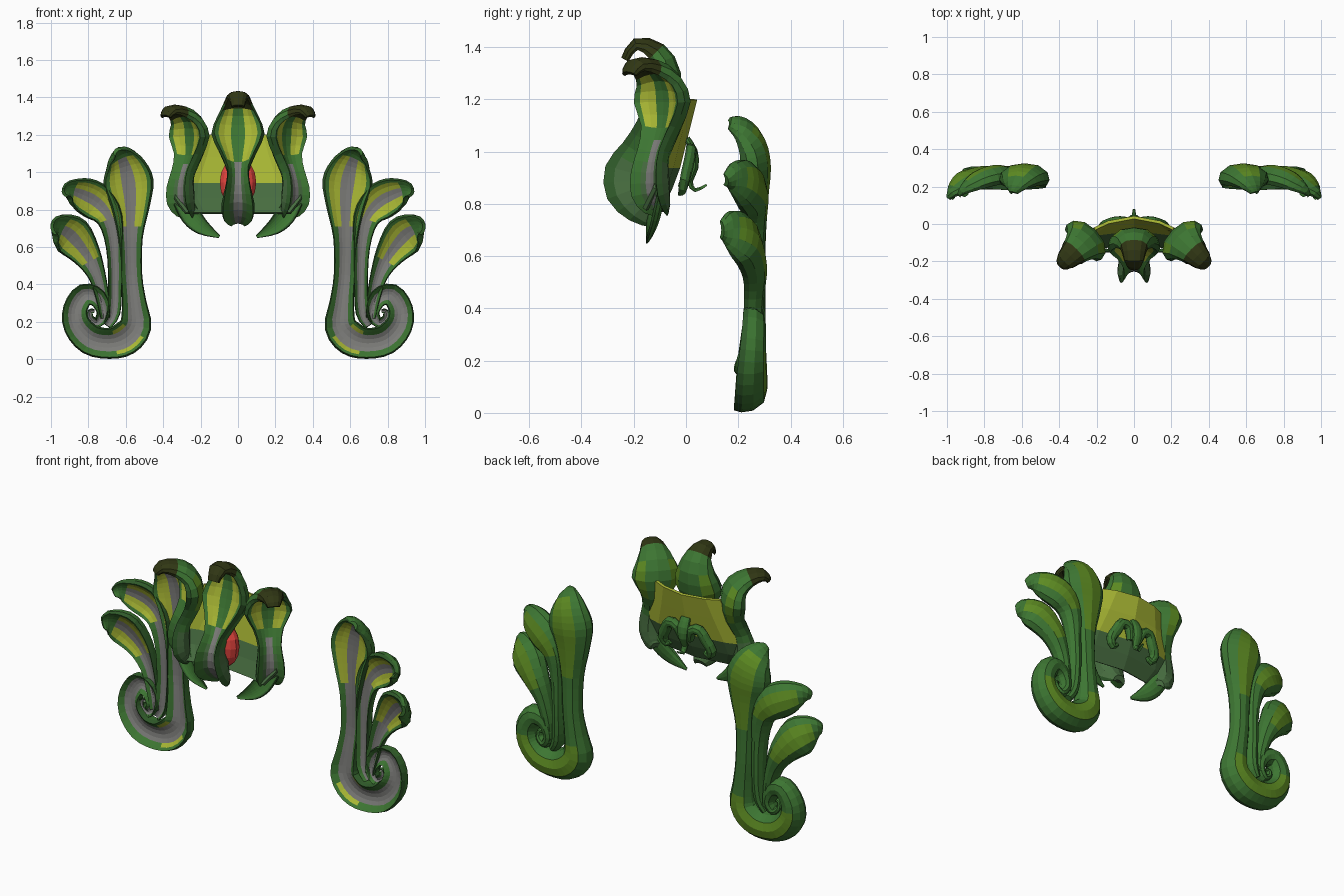
import bpy, bmesh, math
from mathutils import Vector

if "Cube" in bpy.data.objects:
    bpy.data.objects.remove(bpy.data.objects["Cube"])

# Colours (linear)
PALETTE = [
    ("leaf_green", (0.046, 0.18, 0.032)),
    ("dark_green", (0.028, 0.10, 0.022)),
    ("lime_yellow", (0.40, 0.48, 0.035)),
    ("grey", (0.20, 0.20, 0.19)),
    ("ruby_red", (0.80, 0.06, 0.05)),
    ("dark_olive", (0.030, 0.038, 0.007)),
    ("moss_green", (0.11, 0.26, 0.016)),
    ("sage_green", (0.062, 0.15, 0.05)),
]
MATS = []
for name, col in PALETTE:
    m = bpy.data.materials.new(name)
    m.diffuse_color = (*col, 1)
    m.use_nodes = True
    m.node_tree.nodes["Principled BSDF"].inputs["Base Color"].default_value = m.diffuse_color
    MATS.append(m)
GREEN, DARK, LIME, GREY, RED, OLIVE, MOSS, SAGE = range(8)

# Half cross-section: convex back, raised rim, hollow front (side, forward)
HALF = [(0, -1), (.55, -.85), (.92, -.35), (1, .2), (.9, .55), (.74, .4), (.52, .18), (.27, .05), (0, 0)]
RING = HALF + [(-s, d) for s, d in HALF[-2:0:-1]]
N = len(RING)


def finish(name, bm):
    bmesh.ops.recalc_face_normals(bm, faces=bm.faces)
    me = bpy.data.meshes.new(name)
    bm.to_mesh(me)
    bm.free()
    for m in MATS:
        me.materials.append(m)
    ob = bpy.data.objects.new(name, me)
    bpy.context.collection.objects.link(ob)
    return ob


def spline(pts, sub):
    """Catmull-Rom through points of any dimension."""
    p = [pts[0]] + list(pts) + [pts[-1]]
    out = []
    for i in range(1, len(p) - 2):
        for k in range(sub):
            t = k / sub
            out.append([0.5 * (2 * b + (c - a) * t + (2 * a - 5 * b + 4 * c - d) * t * t
                               + (3 * b - a - 3 * c + d) * t ** 3)
                        for a, b, c, d in zip(*p[i - 1:i + 3])])
    return out + [list(pts[-1])]


def leaf_rule(k, w, t, i):
    """Colour from strip number, width, path fraction and path step."""
    hood = i < 14 and w > .07
    if k == 3:
        return DARK
    if k > 4 and i < 4:
        return GREEN
    if k == 7:
        return GREY
    if k == 6:
        return LIME if hood else GREY
    if k == 5:
        return LIME if hood or w > .089 else GREEN
    if k == 0:
        return MOSS if w > .07 else GREEN
    return GREEN


def lobe_rule(k, w, t, i):
    if t < .16 or (k > 3 and t < .22):
        return OLIVE
    if k == 3:
        return DARK
    if k in (5, 6) and w > .085 and t < .6:
        return LIME
    if k == 7 and t > .5:
        return GREY
    if k == 1 and w > .1:
        return MOSS
    if t > .6 and k not in (4, 5):
        return SAGE
    return GREEN


def plain_rule(k, w, t, i):
    return DARK if k in (3, 4) else GREEN


def sweep(name, pts, rule, side=None, sub=3):
    """Sweep the section along points (x, y, z, half width, depth)."""
    path = spline(pts, sub)
    pos = [Vector(p[:3]) for p in path]
    bm = bmesh.new()
    rings = []
    for i, p in enumerate(path):
        tan = (pos[min(i + 1, len(pos) - 1)] - pos[max(i - 1, 0)]).normalized()
        s = Vector(side) if side else tan.cross(Vector((0, -1, 0))).normalized()
        f = s.cross(tan).normalized()
        w, h = max(p[3], .004), max(p[4], .004)
        rings.append([bm.verts.new(pos[i] + s * w * a + f * h * b) for a, b in RING])
    for i in range(len(rings) - 1):
        for j in range(N):
            fc = bm.faces.new((rings[i][j], rings[i][(j + 1) % N],
                               rings[i + 1][(j + 1) % N], rings[i + 1][j]))
            k = j if j < N // 2 else N - 1 - j
            fc.material_index = rule(k, path[i][3], i / (len(rings) - 1), i)
    for r in (rings[0], rings[-1]):
        bm.faces.new(r).material_index = rule(2, 0, 0 if r is rings[0] else 1, 0)
    return finish(name, bm)


# Side scrolls: one main spiral with a leaf end and two branching leaves
MAIN = [(.645, .165, 1.11, .025, .02), (.63, .205, 1.09, .07, .04), (.605, .24, 1.03, .112, .065),
        (.585, .25, .94, .135, .075), (.575, .25, .82, .105, .065), (.575, .25, .65, .066, .055),
        (.57, .255, .45, .058, .05), (.555, .245, .3, .066, .06), (.548, .235, .18, .086, .075),
        (.605, .23, .11, .092, .082), (.69, .228, .085, .083, .082), (.79, .23, .105, .082, .08),
        (.86, .235, .18, .074, .072), (.87, .245, .27, .065, .062), (.82, .25, .345, .06, .055),
        (.75, .245, .325, .05, .05), (.72, .24, .25, .036, .05), (.752, .235, .195, .028, .045),
        (.79, .235, .22, .02, .04), (.79, .235, .255, .015, .03), (.768, .235, .258, .01, .02)]
MIDDLE = [(.925, .15, .89, .025, .02), (.895, .185, .9, .06, .04), (.83, .225, .88, .095, .06),
          (.75, .25, .835, .1, .065), (.685, .25, .75, .07, .06), (.662, .25, .6, .044, .05),
          (.657, .25, .4, .037, .05), (.665, .24, .25, .036, .05), (.7, .235, .18, .025, .04)]
OUTER = [(.985, .135, .70, .035, .02), (.955, .175, .70, .08, .045), (.89, .22, .66, .11, .065),
         (.81, .25, .56, .078, .06), (.755, .25, .45, .048, .05), (.725, .245, .33, .036, .045),
         (.71, .24, .22, .025, .04)]


def mirrored(pts, sx):
    return [(sx * p[0], *p[1:]) for p in pts]


for sx, tag in ((1, "right"), (-1, "left")):
    for part, pts in (("scroll", MAIN), ("middle_leaf", MIDDLE), ("outer_leaf", OUTER)):
        sweep(f"{tag}_{part}", mirrored(pts, sx), leaf_rule)


# Hooded lobes of the central crown: points (reach, z, half width, depth)
def lobe(name, base, ang, pts):
    fwd = Vector((math.sin(ang), -math.cos(ang), 0))
    side = (fwd.y, -fwd.x, 0)
    sweep(name, [(base[0] + fwd.x * r, base[1] + fwd.y * r, z, w, h) for r, z, w, h in pts],
          lobe_rule, side, 2)


lobe("centre_lobe", (0, 0), 0,
     [(.23, 1.35, .035, .02), (.19, 1.405, .055, .03), (.12, 1.375, .075, .05),
      (.09, 1.3, .11, .07), (.11, 1.2, .142, .085), (.15, 1.1, .1, .075), (.205, 1.01, .06, .08),
      (.25, .93, .065, .11), (.245, .84, .088, .11), (.19, .765, .08, .07), (.13, .725, .04, .03)])
for sx, tag in ((1, "right"), (-1, "left")):
    lobe(f"{tag}_lobe", (sx * .2, -.03), sx * math.radians(45),
         [(.265, 1.295, .035, .02), (.235, 1.325, .055, .03), (.165, 1.315, .075, .045),
          (.1, 1.27, .108, .06), (.08, 1.19, .132, .075), (.09, 1.09, .085, .065),
          (.13, 1.0, .065, .06), (.15, .92, .075, .07), (.145, .84, .08, .07),
          (.11, .785, .06, .05), (.08, .77, .03, .03)])

# Curved back shield, leaning back, yellow above and green below
bm = bmesh.new()
COLS = (-1, -.65, 0, .65, 1)
ROWS = [(1.2, .21, .035), (1.08, .26, .005), (.94, .33, -.03), (.86, .34, -.06), (.78, .28, -.1)]
grid = [[bm.verts.new((u * hw, y - .06 * u * u, z)) for u in COLS] for z, hw, y in ROWS]
for i in range(len(ROWS) - 1):
    for j in range(len(COLS) - 1):
        f = bm.faces.new((grid[i][j], grid[i][j + 1], grid[i + 1][j + 1], grid[i + 1][j]))
        f.material_index = LIME if i < 2 else SAGE
shield = finish("back_shield", bm)
mod = shield.modifiers.new("thickness", 'SOLIDIFY')
mod.thickness = .016
mod.offset = 0

# Red gem behind the centre lobe
bm = bmesh.new()
bmesh.ops.create_uvsphere(bm, u_segments=14, v_segments=8, radius=1)
for v in bm.verts:
    v.co = Vector((v.co.x * .1, v.co.y * .065 - .14, v.co.z * .135 + .945))
for f in bm.faces:
    f.material_index = RED
finish("gem", bm)

# Lower spikes and the little curls on the back
SPIKE = [(.3, -.1, .85, .05, .025), (.25, -.12, .765, .055, .025), (.19, -.14, .705, .042, .02),
         (.1, -.15, .655, .008, .006)]
CURL = [(.03, .0, .92, .016, .02), (.05, .015, .99, .028, .025), (.1, .015, 1.0, .03, .025),
        (.13, .005, .95, .032, .025), (.16, -.01, .89, .03, .025), (.14, -.02, .85, .02, .02),
        (.11, -.015, .87, .012, .012)]
for sx, tag in ((1, "right"), (-1, "left")):
    sweep(f"{tag}_spike", mirrored(SPIKE, sx), plain_rule)
    sweep(f"{tag}_back_curl", mirrored(CURL, sx), plain_rule, sub=2)
sweep("centre_tendril", [(0, .0, 1.05, .03, .015), (0, .025, 1.0, .035, .02), (0, .03, .94, .03, .018),
                         (0, .012, .885, .02, .014), (0, .035, .85, .014, .01),
                         (0, .08, .872, .006, .005)], plain_rule, (-1, 0, 0), 2)
